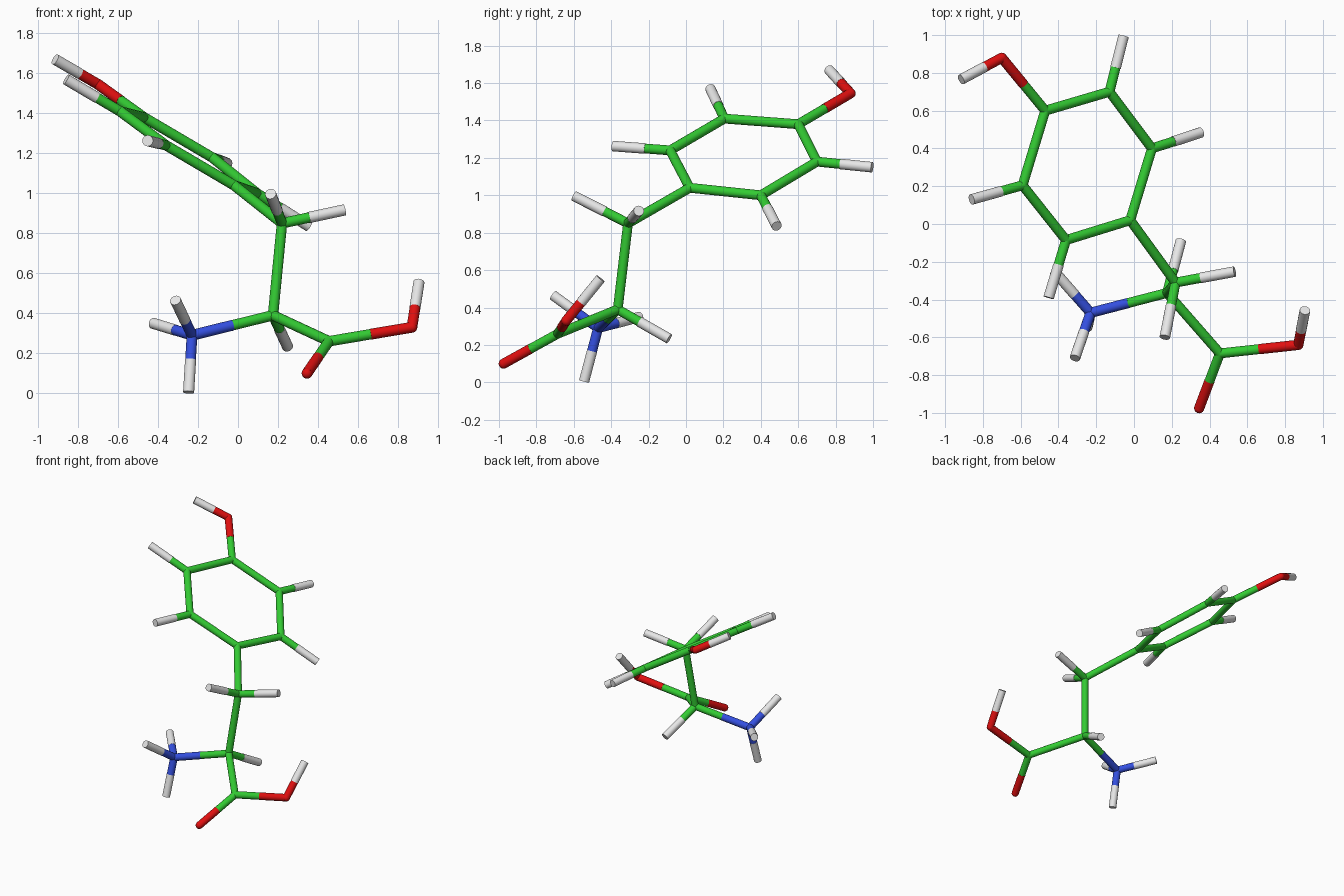
import bpy
import math
from mathutils import Vector

cube = bpy.data.objects.get("Cube")
if cube:
    bpy.data.objects.remove(cube, do_unlink=True)


def material(name, rgb):
    m = bpy.data.materials.new(name)
    m.use_nodes = True
    m.diffuse_color = (*rgb, 1)
    m.node_tree.nodes["Principled BSDF"].inputs["Base Color"].default_value = (*rgb, 1)
    return m


# Each element: material, stick radius
ELEMENTS = {
    "carbon": (material("green", (0.033, 0.6, 0.033)), 0.026),
    "oxygen": (material("red", (0.75, 0.005, 0.005)), 0.027),
    "nitrogen": (material("blue", (0.035, 0.08, 0.75)), 0.027),
    "hydrogen": (material("pale grey", (0.82, 0.82, 0.82)), 0.028),
}

# Joint positions
ATOMS = {
    "carbon": {
        "ring_1": (-0.02, 0.02, 1.04), "ring_2": (0.095, 0.40, 1.0),
        "ring_3": (-0.13, 0.70, 1.18), "ring_4": (-0.47, 0.60, 1.38),
        "ring_5": (-0.59, 0.205, 1.41), "ring_6": (-0.36, -0.085, 1.24),
        "bridge": (0.22, -0.31, 0.85), "centre": (0.175, -0.365, 0.39),
        "acid": (0.455, -0.685, 0.26),
    },
    "oxygen": {
        "ring_oxygen": (-0.70, 0.88, 1.545), "acid_tip": (0.345, -0.975, 0.1),
        "acid_oxygen": (0.87, -0.64, 0.33),
    },
    "nitrogen": {"amine": (-0.23, -0.47, 0.29)},
}

# Bonds between joints
BONDS = [(f"ring_{i}", f"ring_{i % 6 + 1}") for i in range(1, 7)] + [
    ("ring_4", "ring_oxygen"), ("ring_1", "bridge"), ("bridge", "centre"),
    ("centre", "amine"), ("centre", "acid"), ("acid", "acid_tip"),
    ("acid", "acid_oxygen"),
]

# Flat-ended hydrogen tips: parent joint and end point
TIPS = [
    ("ring_2", (0.355, 0.485, 0.835)), ("ring_3", (-0.055, 0.995, 1.15)),
    ("ring_5", (-0.86, 0.13, 1.57)), ("ring_6", (-0.452, -0.39, 1.263)),
    ("ring_oxygen", (-0.915, 0.765, 1.67)),
    ("bridge", (0.533, -0.252, 0.917)), ("bridge", (0.163, -0.6, 0.997)),
    ("centre", (0.248, -0.09, 0.233)),
    ("amine", (-0.247, -0.545, 0.005)), ("amine", (-0.313, -0.71, 0.465)),
    ("amine", (-0.425, -0.247, 0.35)),
    ("acid_oxygen", (0.905, -0.457, 0.555)),
]


def finish(name, element):
    ob = bpy.context.object
    ob.name = name
    ob.data.materials.append(ELEMENTS[element][0])
    bpy.ops.object.shade_smooth_by_angle(angle=math.radians(40))


def stick(name, element, a, b):
    d = b - a
    bpy.ops.mesh.primitive_cylinder_add(
        vertices=16, radius=ELEMENTS[element][1], depth=d.length,
        location=(a + b) / 2, rotation=d.to_track_quat("Z", "Y").to_euler())
    finish(name, element)


# Rounded joints
joints = {}
for element, group in ATOMS.items():
    for name, p in group.items():
        joints[name] = (element, Vector(p))
        bpy.ops.mesh.primitive_uv_sphere_add(
            segments=16, ring_count=8, radius=ELEMENTS[element][1], location=p)
        finish(name + "_joint", element)

# Bonds, one half per element
for a, b in BONDS:
    (ea, pa), (eb, pb) = joints[a], joints[b]
    if ea == eb:
        stick(f"{a}_to_{b}", ea, pa, pb)
    else:
        mid = (pa + pb) / 2
        stick(f"{a}_to_{b}_start", ea, pa, mid)
        stick(f"{a}_to_{b}_end", eb, mid, pb)

# Hydrogen sticks
for i, (a, end) in enumerate(TIPS, 1):
    element, p = joints[a]
    end = Vector(end)
    mid = p.lerp(end, 0.43)
    stick(f"{a}_tip_base_{i}", element, p, mid)
    stick(f"{a}_hydrogen_tip_{i}", "hydrogen", mid, end)
